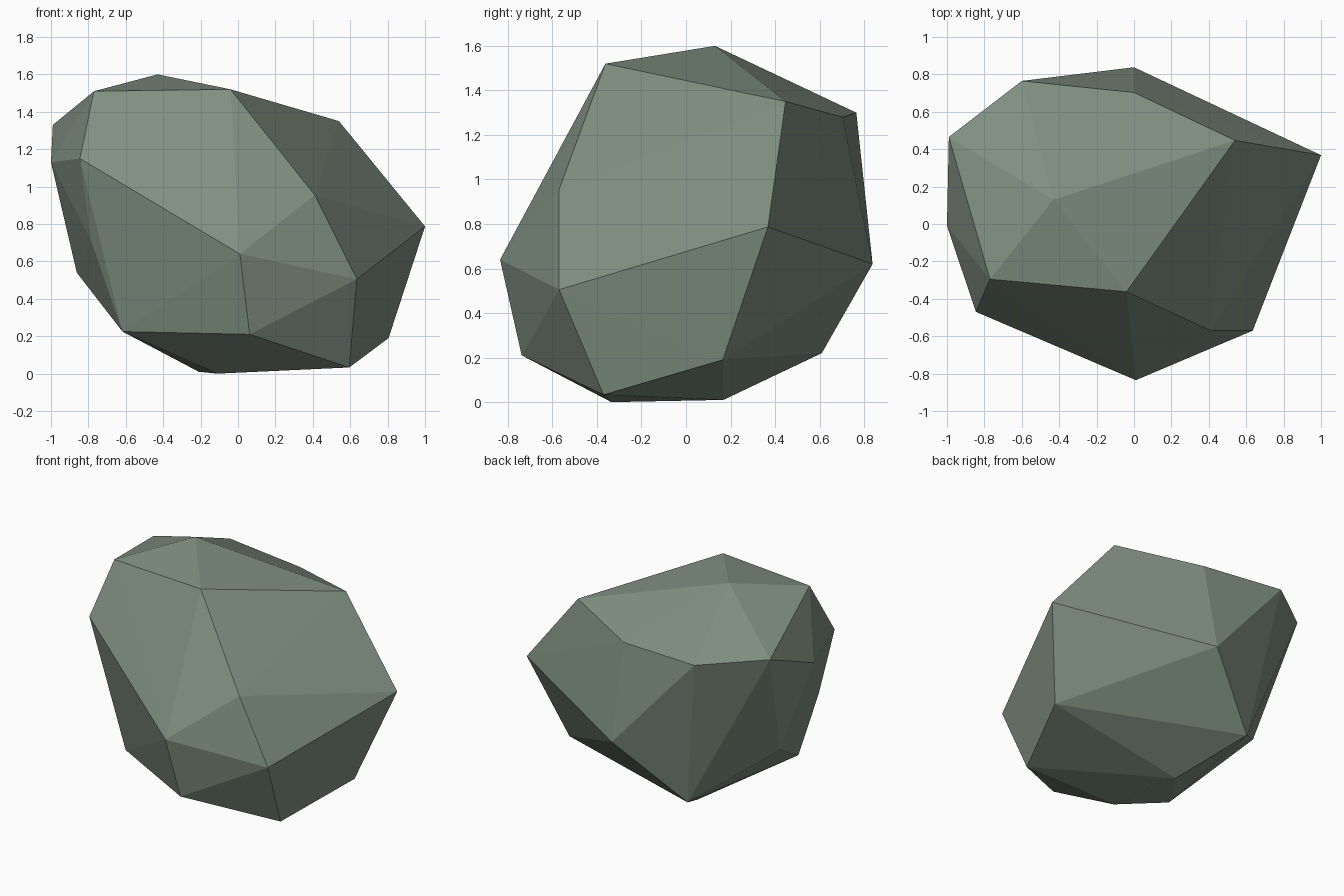
import bpy, bmesh

# Corner points of the boulder, grouped from crown to base
crown = [(-.43, .13, 1.60), (-.77, -.295, 1.51), (-.04, -.362, 1.52), (.54, .447, 1.35),
         (-.99, .465, 1.33), (-.60, .765, 1.30), (0, .703, 1.28)]
girdle = [(-1, -.01, 1.13), (-.845, -.47, 1.15), (.41, -.57, .955), (1, .368, .787),
          (.01, -.835, .64), (.635, -.57, .505), (0, .838, .62),
          (-.785, -.375, .71), (-.862, .17, .54)]
base = [(-.618, -.385, .225), (.062, -.738, .21), (.595, -.37, .033), (.805, .165, .19),
        (-.44, .61, .22), (-.21, .168, .01), (-.11, -.335, 0)]

# Chiselled stone: flat facets stretched around the corners
bm = bmesh.new()
for co in crown + girdle + base:
    bm.verts.new(co)
bmesh.ops.convex_hull(bm, input=bm.verts[:])
bmesh.ops.recalc_face_normals(bm, faces=bm.faces[:])
mesh = bpy.data.meshes.new("boulder")
bm.to_mesh(mesh)
bm.free()

# Grey-green stone colour
stone = bpy.data.materials.new("grey green stone")
stone.diffuse_color = (.215, .275, .22, 1)
mesh.materials.append(stone)

boulder = bpy.data.objects.new("boulder", mesh)
bpy.context.collection.objects.link(boulder)
